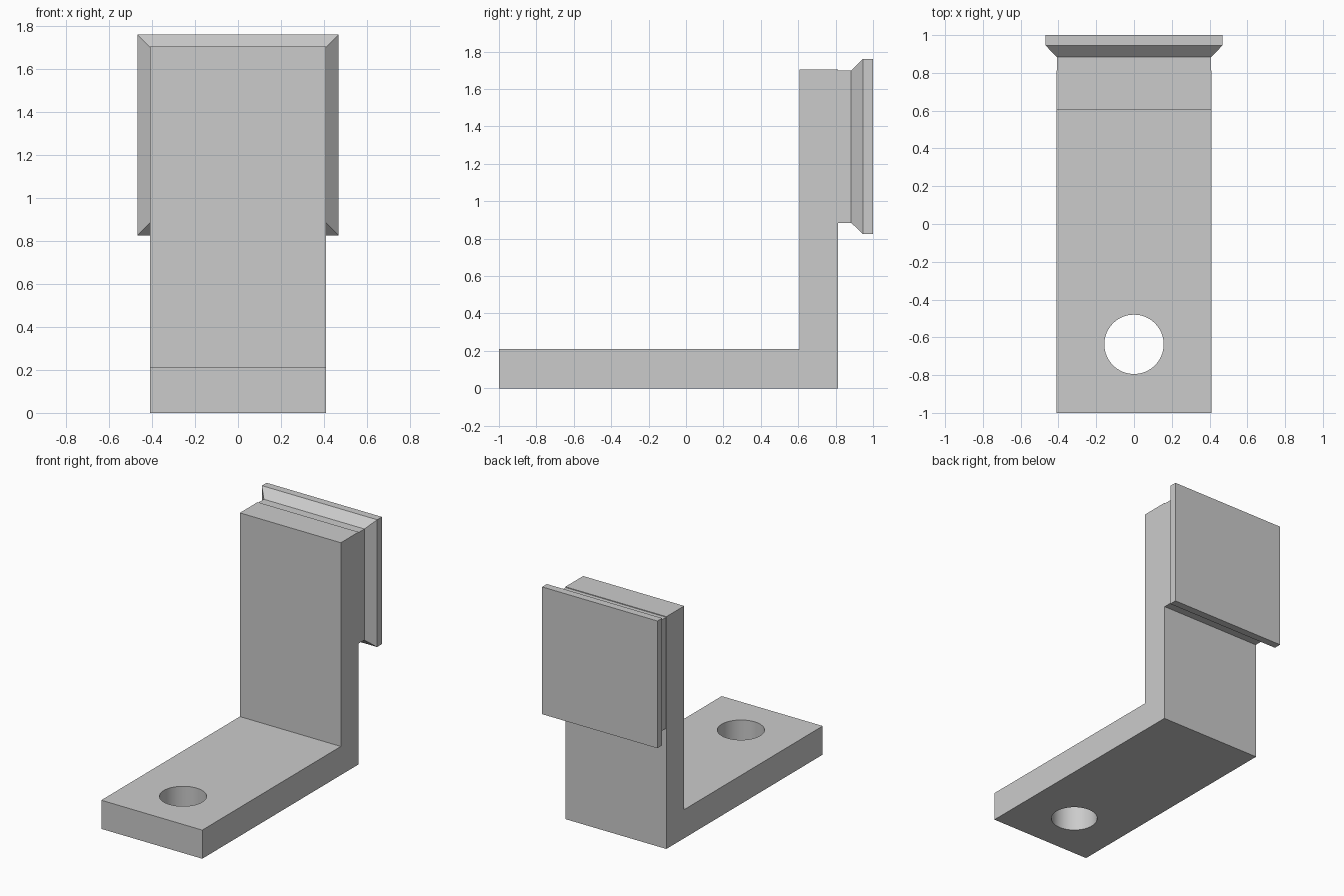
import bpy
import bmesh
from math import cos, sin, tau

cube = bpy.data.objects.get("Cube")
if cube:
    bpy.data.objects.remove(cube, do_unlink=True)

grey = bpy.data.materials.new("plain grey")
grey.use_nodes = True
colour = (0.6, 0.6, 0.6, 1)
grey.diffuse_color = colour
grey.node_tree.nodes["Principled BSDF"].inputs["Base Color"].default_value = colour


def loft(name, rings):
    """Closed solid through rings with matching point counts."""
    bm = bmesh.new()
    loops = [[bm.verts.new(p) for p in ring] for ring in rings]
    for a, b in zip(loops, loops[1:]):
        for i in range(len(a)):
            j = (i + 1) % len(a)
            bm.faces.new((a[i], a[j], b[j], b[i]))
    bm.faces.new(loops[0])
    bm.faces.new(loops[-1])
    bmesh.ops.recalc_face_normals(bm, faces=bm.faces)
    mesh = bpy.data.meshes.new(name)
    bm.to_mesh(mesh)
    bm.free()
    mesh.materials.append(grey)
    obj = bpy.data.objects.new(name, mesh)
    bpy.context.collection.objects.link(obj)
    return obj


# L-shaped bracket: side profile (y, z) swept across the width
half_width = 0.41
profile = [(-1, 0), (0.813, 0), (0.813, 1.705),
           (0.607, 1.705), (0.607, 0.21), (-1, 0.21)]
bracket = loft("bracket", [[(x, y, z) for y, z in profile]
                           for x in (-half_width, half_width)])

# Mounting hole through the foot
hole = loft("hole_cutter", [[(0.157 * cos(tau * i / 64), -0.637 + 0.157 * sin(tau * i / 64), z)
                             for i in range(64)] for z in (-0.1, 0.4)])
hole.hide_render = True
hole.hide_viewport = True
cut = bracket.modifiers.new("mounting hole", "BOOLEAN")
cut.operation = "DIFFERENCE"
cut.solver = "EXACT"
cut.object = hole

# Smooth the hole wall only, keeping its rims sharp
bpy.context.view_layer.objects.active = bracket
bracket.select_set(True)
bpy.ops.object.modifier_apply(modifier=cut.name)
bpy.ops.object.shade_smooth_by_angle(angle=0.5)
bpy.data.objects.remove(hole, do_unlink=True)


# Flared square plate on the back: (y, half width, bottom, top) sections
sections = [(0.813, 0.408, 0.885, 1.7), (0.883, 0.408, 0.885, 1.7),
            (0.945, 0.468, 0.826, 1.76), (1, 0.468, 0.826, 1.76)]
loft("back_plate", [[(-w, y, low), (w, y, low), (w, y, high), (-w, y, high)]
                    for y, w, low, high in sections])
